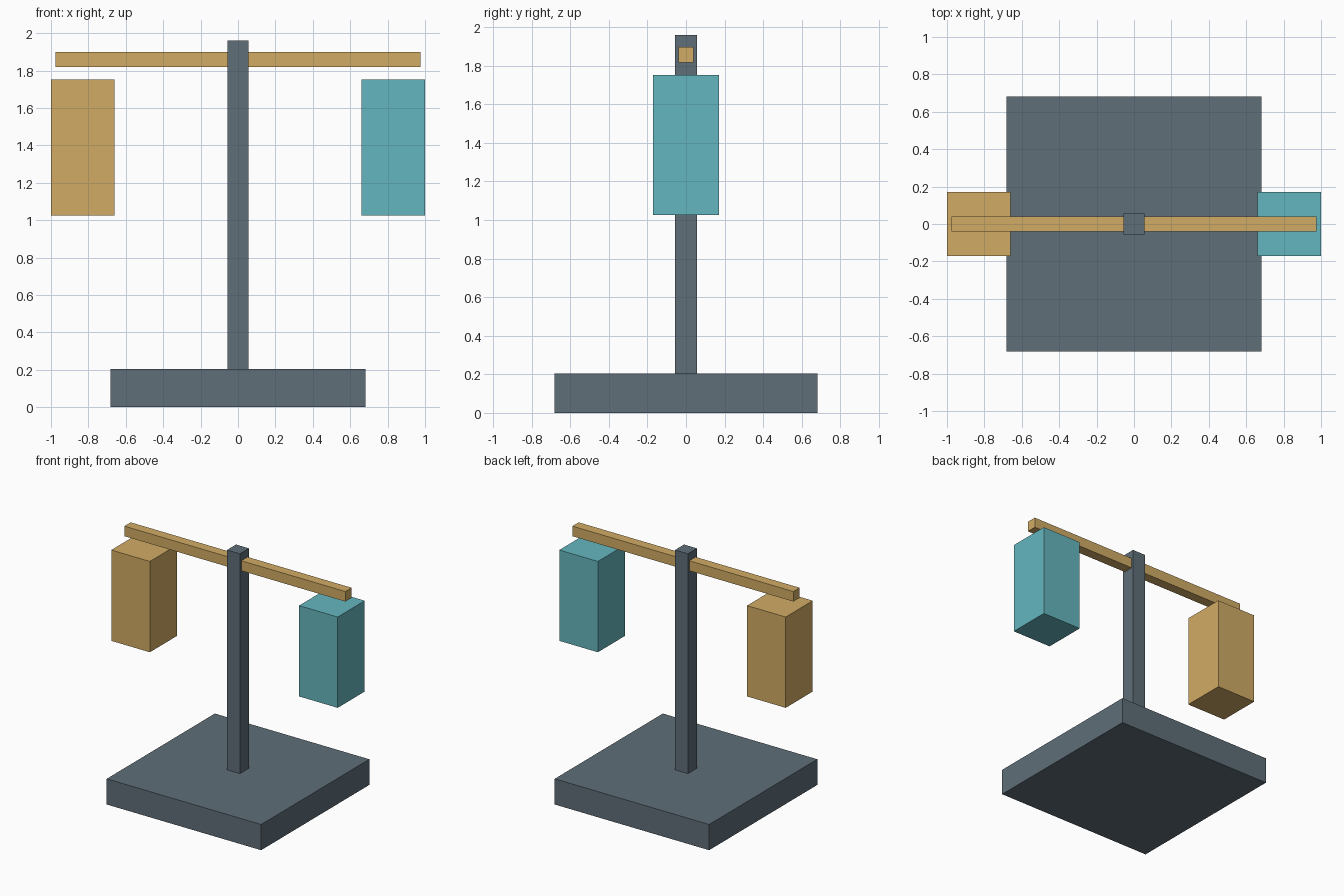
import bpy

if "Cube" in bpy.data.objects:
    bpy.data.objects.remove(bpy.data.objects["Cube"])


def make_material(name, rgb):
    mat = bpy.data.materials.new(name)
    mat.diffuse_color = (*rgb, 1.0)
    mat.use_nodes = True
    mat.node_tree.nodes["Principled BSDF"].inputs["Base Color"].default_value = mat.diffuse_color
    return mat


def box(name, size, bottom, mat, x=0.0):
    """Flat-faced block standing at height 'bottom'."""
    bpy.ops.mesh.primitive_cube_add(size=1, location=(x, 0, bottom + size[2] / 2))
    obj = bpy.context.object
    obj.name = name
    obj.scale = size
    bpy.ops.object.transform_apply(location=False, rotation=False, scale=True)
    obj.data.materials.append(mat)
    return obj


slate = make_material("slate", (0.115, 0.156, 0.19))
gold = make_material("gold", (0.64, 0.41, 0.13))
teal = make_material("teal", (0.13, 0.47, 0.52))

# Stand
box("base", (1.364, 1.364, 0.205), 0.0, slate)
box("post", (0.114, 0.114, 1.755), 0.205, slate)

# Crossbeam passing through the post
box("crossbeam", (1.952, 0.079, 0.08), 1.818, gold)

# Weights floating just under the beam ends
for name, side, mat in (("left_weight", -1, gold), ("right_weight", 1, teal)):
    box(name, (0.341, 0.341, 0.725), 1.026, mat, x=side * 0.8295)
